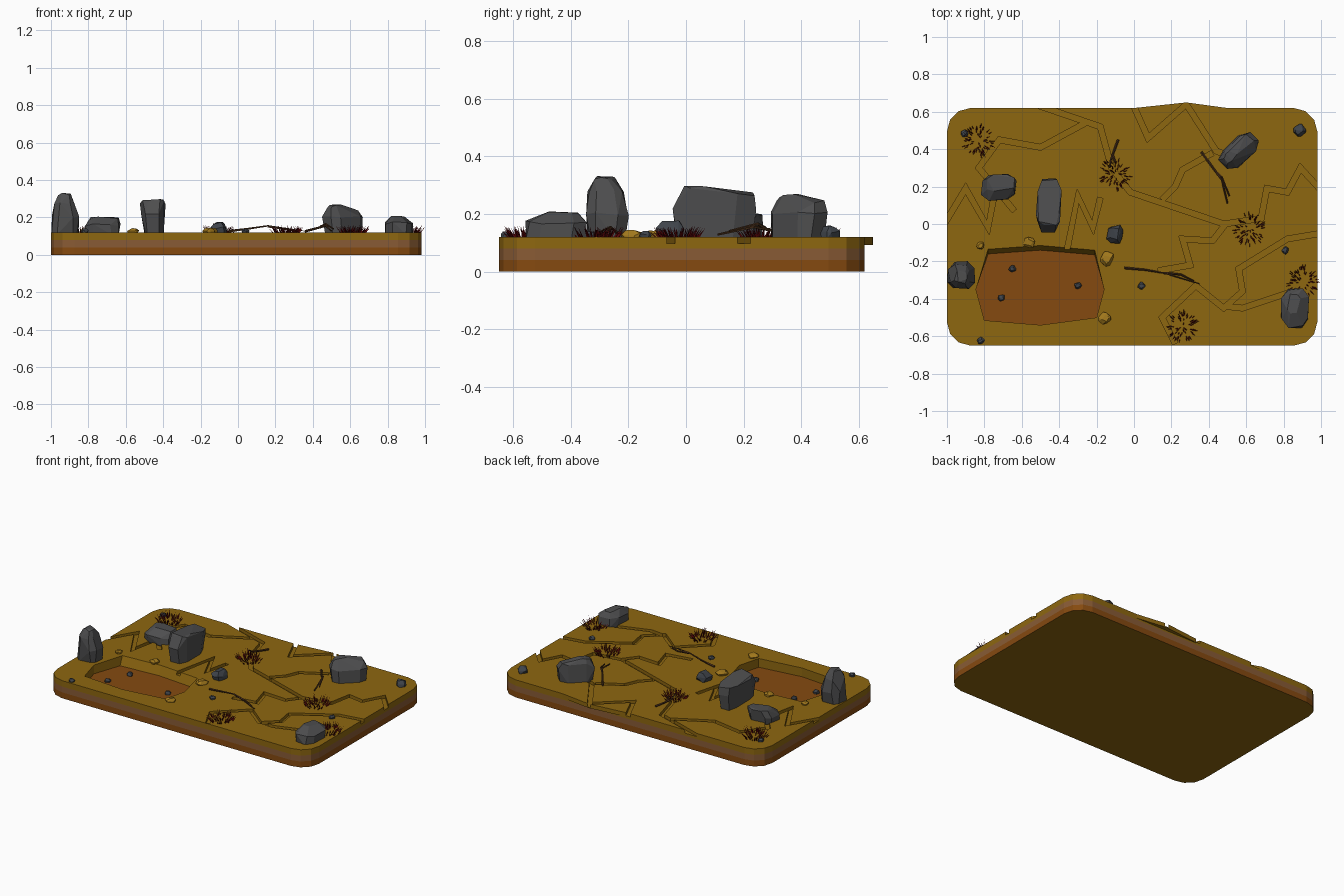
import bpy, bmesh, math, random
from mathutils import Vector, Matrix

random.seed(4)
if "Cube" in bpy.data.objects:
    bpy.data.objects.remove(bpy.data.objects["Cube"])
TOP = 0.12


def material(name, r, g, b):
    m = bpy.data.materials.new(name)
    m.use_nodes = True
    m.diffuse_color = (r, g, b, 1)
    m.node_tree.nodes["Principled BSDF"].inputs["Base Color"].default_value = (r, g, b, 1)
    return m


earth = material("mustard earth", 0.27, 0.135, 0.005)
strata = material("pale brown strata", 0.25, 0.105, 0.035)
clay = material("orange clay", 0.235, 0.068, 0.005)
stone = material("grey stone", 0.075, 0.075, 0.077)
pebble_grey = material("dark blue grey", 0.05, 0.058, 0.07)
gold = material("golden stone", 0.36, 0.19, 0.012)
red = material("dark red grass", 0.11, 0.002, 0.003)
wood = material("dry wood", 0.075, 0.032, 0.012)


def finish(bm, name, *mats):
    bmesh.ops.recalc_face_normals(bm, faces=bm.faces[:])
    mesh = bpy.data.meshes.new(name)
    bm.to_mesh(mesh)
    bm.free()
    for m in mats:
        mesh.materials.append(m)
    ob = bpy.data.objects.new(name, mesh)
    bpy.context.collection.objects.link(ob)
    return ob


def loft(name, rings, *mats):
    """Solid through a stack of equal-length rings of 3D points."""
    bm = bmesh.new()
    loops = [[bm.verts.new(p) for p in ring] for ring in rings]
    n = len(loops[0])
    for a, b in zip(loops, loops[1:]):
        for i in range(n):
            j = (i + 1) % n
            bm.faces.new((a[i], a[j], b[j], b[i]))
    bm.faces.new(loops[0][::-1])
    bm.faces.new(loops[-1])
    return finish(bm, name, *mats)


def ring(points, z):
    return [(x, y, z) for x, y in points]


# Layered ground slab with rounded corners
x0, x1, y0, y1, rad = -1.0, 0.98, -0.65, 0.62, 0.125
outline = []
for k, (cx, cy) in enumerate([(x1 - rad, y1 - rad), (x0 + rad, y1 - rad),
                              (x0 + rad, y0 + rad), (x1 - rad, y0 + rad)]):
    for s in range(4):
        a = math.pi / 2 * (k + s / 3)
        outline.append((cx + rad * math.cos(a), cy + rad * math.sin(a)))
slab = loft("ground_slab", [ring(outline, TOP * i / 3) for i in range(4)], earth, strata, clay)

# Jutting lip on the back edge
lip_shape = [(0.0, y1), (0.5, y1), (0.28, 0.65)]
lip = loft("back_lip", [ring(lip_shape, 0.092), ring(lip_shape, TOP)], earth)

# Sunken clay basin
basin = [(-.78, -.16), (-.5, -.14), (-.21, -.165), (-.16, -.35),
         (-.2, -.5), (-.5, -.54), (-.8, -.515), (-.845, -.35)]
rim = [(x, y + (0.025 if y > -.2 else 0)) for x, y in basin]
cutters = [loft("basin_cutter", [ring(basin, 0.06), ring(rim, TOP), ring(rim, 0.15)], clay)]

# Zigzag cracks in the ground
cracks = [
    [(-.53, .64), (-.18, .52), (-.12, .3), (-.02, .17), (.48, 0), (.68, .03),
     (.71, .19), (.82, .17), (.89, .3), (1.0, .18)],
    [(-.01, .65), (.075, .46), (.28, .64), (.44, .39), (.52, .36)],
    [(.42, .38), (.26, .29), (.22, .2), (.15, .13)],
    [(-.26, .54), (-.5, .41), (-.72, .45), (-.83, .3), (-.64, .07)],
    [(-1.02, -.01), (-.9, .19), (-.78, -.02), (-.75, .14)],
    [(-.18, .14), (-.22, -.02), (-.3, .15), (-.36, -.15)],
    [(1.0, -.05), (.82, -.08), (.56, -.24), (.58, -.36), (.48, -.45),
     (.33, -.33), (.15, -.5), (.22, -.64)],
    [(.49, -.44), (.58, -.45), (.85, -.36)],
    [(.49, 0), (.42, -.09), (.26, -.08), (.3, -.22), (.13, -.25)],
]


def ribbon(path, half):
    """Mitred outline around an open path."""
    pts = [Vector(p) for p in path]
    left, right = [], []
    for i, p in enumerate(pts):
        sides = []
        for a, b in ((i - 1, i), (i, i + 1)):
            if a >= 0 and b < len(pts):
                d = (pts[b] - pts[a]).normalized()
                sides.append(Vector((-d.y, d.x)))
        m = sum(sides, Vector((0, 0))).normalized()
        m *= half / max(m.dot(sides[0]), 0.4)
        left.append(p + m)
        right.append(p - m)
    return [tuple(p) for p in left + right[::-1]]


for path in cracks:
    shape = ribbon(path, 0.015)
    cutters.append(loft("crack_cutter", [ring(shape, 0.098), ring(shape, 0.15)], earth))

for ob in (slab, lip):
    for c in cutters:
        mod = ob.modifiers.new("cut", "BOOLEAN")
        mod.operation, mod.solver, mod.object = "DIFFERENCE", "EXACT", c
    bpy.context.view_layer.update()
    baked = bpy.data.meshes.new_from_object(ob.evaluated_get(bpy.context.evaluated_depsgraph_get()))
    ob.modifiers.clear()
    ob.data = baked
    baked.materials.clear()
    for m in (earth, strata, clay):
        baked.materials.append(m)
    # Colour by height: clay floor and lowest band, strata band, earth elsewhere
    for f in baked.polygons:
        z, flat = f.center.z, abs(f.normal.z) > 0.9
        if flat:
            f.material_index = 2 if 0.03 < z < 0.08 else 0
        else:
            f.material_index = 0 if z > 0.07 else (1 if z > 0.04 else 2)
for c in cutters:
    bpy.data.objects.remove(c)


def rock(name, x, y, layers, mat=stone, turn=0, base=TOP, jitter=0.007):
    """Faceted hull of chamfered boxes; layers are (height, rx, ry, dx, dy)."""
    bm = bmesh.new()
    rot = Matrix.Rotation(math.radians(turn), 3, "Z")
    for z, rx, ry, dx, dy in layers:
        for sx in (-1, 1):
            for sy in (-1, 1):
                for kx, ky in ((1, 0.55), (0.55, 1)):
                    j = [random.uniform(-jitter, jitter) for _ in range(3)]
                    v = rot @ Vector((sx * kx * rx + dx + j[0], sy * ky * ry + dy + j[1], 0))
                    bm.verts.new((x + v.x, y + v.y, base + z + (j[2] if z > 0 else 0)))
    out = bmesh.ops.convex_hull(bm, input=bm.verts[:])
    bmesh.ops.delete(bm, geom=list({v for v in out["geom_interior"] + out["geom_unused"]
                                    if isinstance(v, bmesh.types.BMVert)}), context="VERTS")
    bmesh.ops.dissolve_limit(bm, angle_limit=0.2, verts=bm.verts[:], edges=bm.edges[:])
    return finish(bm, name, mat)


# Large rocks
rock("standing_rock", -.925, -.275, [(-.01, .068, .06, 0, 0), (.08, .07, .072, 0, 0),
                                     (.16, .05, .062, 0, -.005), (.205, .032, .03, 0, -.01)])
rock("flat_rock", -.725, .195, [(-.01, .085, .06, 0, 0), (.04, .09, .068, 0, 0),
                                (.078, .07, .045, .01, .02)])
rock("tall_rock", -.453, .095, [(-.01, .05, .13, 0, 0), (.1, .064, .142, 0, 0),
                                (.15, .066, .12, 0, .02), (.172, .055, .04, 0, -.06)])
rock("back_rock", .56, .39, [(-.01, .105, .058, 0, 0), (.08, .115, .06, 0, 0),
                             (.12, .095, .045, 0, .01), (.142, .03, .03, -.05, .01)], turn=42)
rock("sloped_rock", .86, -.45, [(-.01, .07, .1, 0, 0), (.05, .07, .1, 0, 0),
                                (.082, .03, .05, -.005, .02)])


def small_rock(name, x, y, r, h, mat=pebble_grey, base=TOP):
    rock(name, x, y, [(-.005, r * .85, r * .8, 0, 0), (h * .5, r, r * .9, 0, 0),
                      (h, r * .6, r * .5, 0, 0)], mat, random.uniform(0, 90), base, r * 0.15)


small_rock("middle_rock", -.1, -.055, .045, .05)
small_rock("corner_rock", .885, .5, .033, .035)
for x, y in [(-.905, .485), (.04, -.33), (.81, -.14), (-.82, -.625)]:
    small_rock("pebble", x, y, .018, .018)
for x, y in [(-.65, -.24), (-.3, -.33), (-.71, -.395)]:
    small_rock("basin_pebble", x, y, .018, .02, base=.06)
for x, y, r in [(-.82, -.115, .02), (-.56, -.1, .028), (-.145, -.185, .036), (-.155, -.505, .03)]:
    small_rock("golden_stone", x, y, r, .02, gold)


def spike(bm, a, b, ra, rb, sides):
    """Tapered stick between two points."""
    a, b = Vector(a), Vector(b)
    d = b - a
    turn = d.to_track_quat("Z", "Y").to_matrix().to_4x4()
    bmesh.ops.create_cone(bm, cap_ends=True, segments=sides, radius1=ra, radius2=rb,
                          depth=d.length, matrix=Matrix.Translation((a + b) / 2) @ turn)


# Red grass tufts
for x, y in [(-.83, .445), (-.1, .265), (.62, -.03), (.9, -.31), (.26, -.55)]:
    bm = bmesh.new()
    for _ in range(75):
        a, r = random.uniform(0, math.tau), 0.075 * math.sqrt(random.random())
        foot = Vector((x + r * math.cos(a), y + r * math.sin(a), TOP - .004))
        lean = 0.012 + r * 0.15
        tip = foot + Vector((lean * math.cos(a), lean * math.sin(a), random.uniform(.022, .042)))
        spike(bm, foot, tip, .0035, .0003, 3)
    finish(bm, "grass_tuft", red)

# Fallen twigs
twigs = [
    [(-.05, -.235, .126), (.06, -.245, .14), (.16, -.262, .155), (.35, -.32, .128)],
    [(.16, -.262, .152), (.25, -.27, .138), (.32, -.305, .128)],
    [(.36, .385, .126), (.47, .235, .155), (.5, .11, .128)],
    [(.44, .275, .15), (.47, .25, .165), (.51, .15, .14)],
    [(-.085, .45, .126), (-.125, .34, .14), (-.13, .3, .165)],
    [(-.115, .37, .136), (-.1, .33, .15)],
]
for path in twigs:
    bm = bmesh.new()
    for i, (a, b) in enumerate(zip(path, path[1:])):
        spike(bm, a, b, .007 - .0015 * i, .0055 - .0015 * i, 5)
    finish(bm, "twig", wood)
